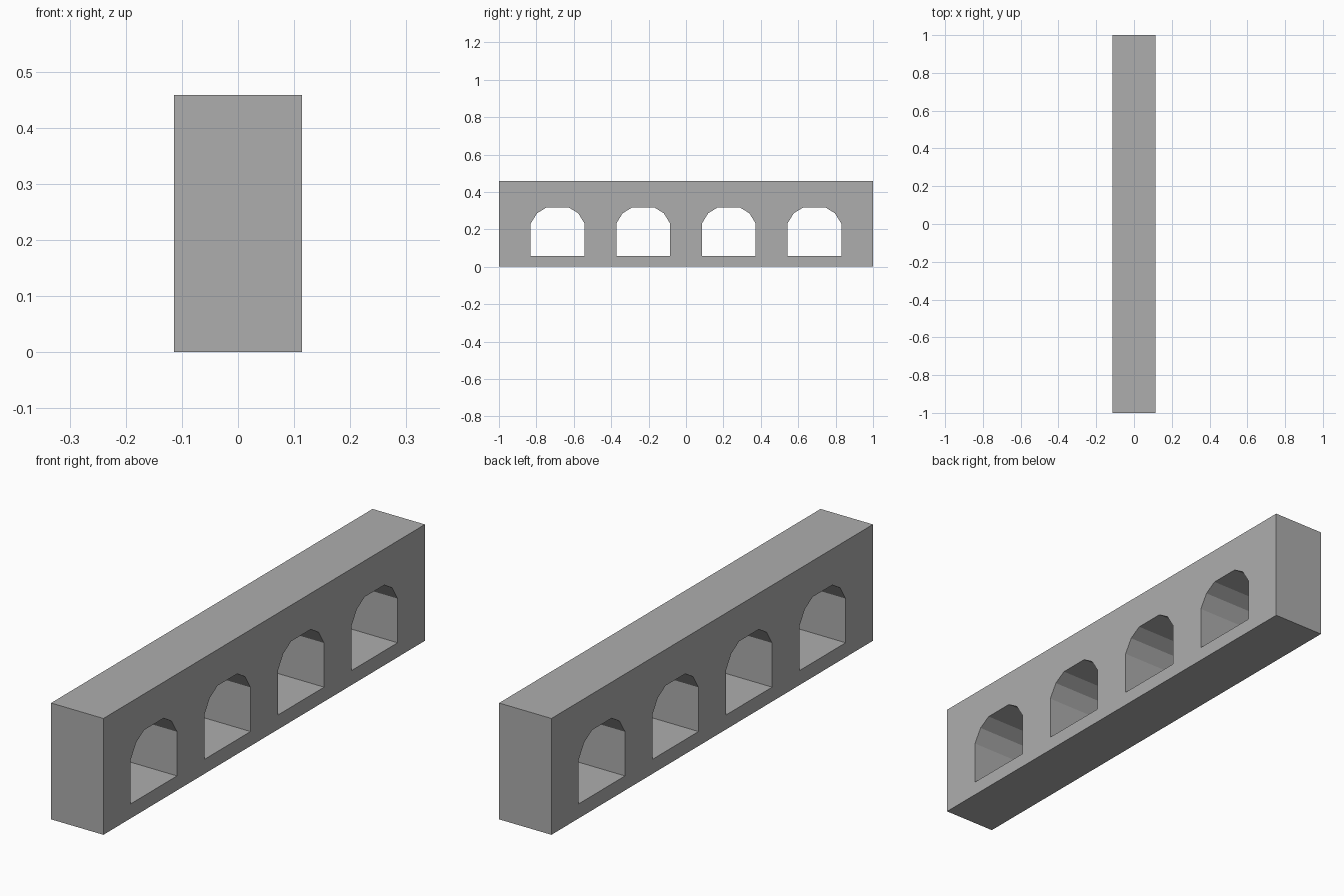
import bpy
from math import pi

if "Cube" in bpy.data.objects:
    bpy.data.objects.remove(bpy.data.objects["Cube"])

LENGTH, HEIGHT, DEPTH = 2.0, 0.458, 0.228
PITCH = 0.4575            # spacing between arch centres
SILL = 0.057

# Right half of one faceted arch: offset from its centre, height
HALF_ARCH = [(0.144, SILL), (0.144, 0.231), (0.110, 0.286), (0.061, 0.316)]


def add_outline(curve, points):
    spline = curve.splines.new('POLY')
    spline.points.add(len(points) - 1)
    for p, (y, z) in zip(spline.points, points):
        p.co = (y, z, 0, 1)
    spline.use_cyclic_u = True


# Wall outline with four arched openings, extruded through its thickness
curve = bpy.data.curves.new("arcade_wall", 'CURVE')
curve.dimensions = '2D'
curve.fill_mode = 'BOTH'
curve.extrude = DEPTH / 2

h = LENGTH / 2
add_outline(curve, [(-h, 0), (h, 0), (h, HEIGHT), (-h, HEIGHT)])
arch = HALF_ARCH + [(-y, z) for y, z in reversed(HALF_ARCH)]
for i in range(4):
    centre = (i - 1.5) * PITCH
    add_outline(curve, [(centre + y, z) for y, z in arch])

wall = bpy.data.objects.new("arcade_wall", curve)
wall.rotation_euler = (pi / 2, 0, pi / 2)
bpy.context.collection.objects.link(wall)

# Turn the wall into a flat-shaded mesh
bpy.context.view_layer.objects.active = wall
wall.select_set(True)
bpy.ops.object.convert(target='MESH')
bpy.ops.object.shade_flat()

# Dark grey stone
stone = bpy.data.materials.new("dark_stone")
stone.diffuse_color = (0.42, 0.42, 0.42, 1)
stone.use_nodes = True
stone.node_tree.nodes["Principled BSDF"].inputs["Base Color"].default_value = stone.diffuse_color
wall = bpy.context.object
wall.data.materials.clear()
wall.data.materials.append(stone)
